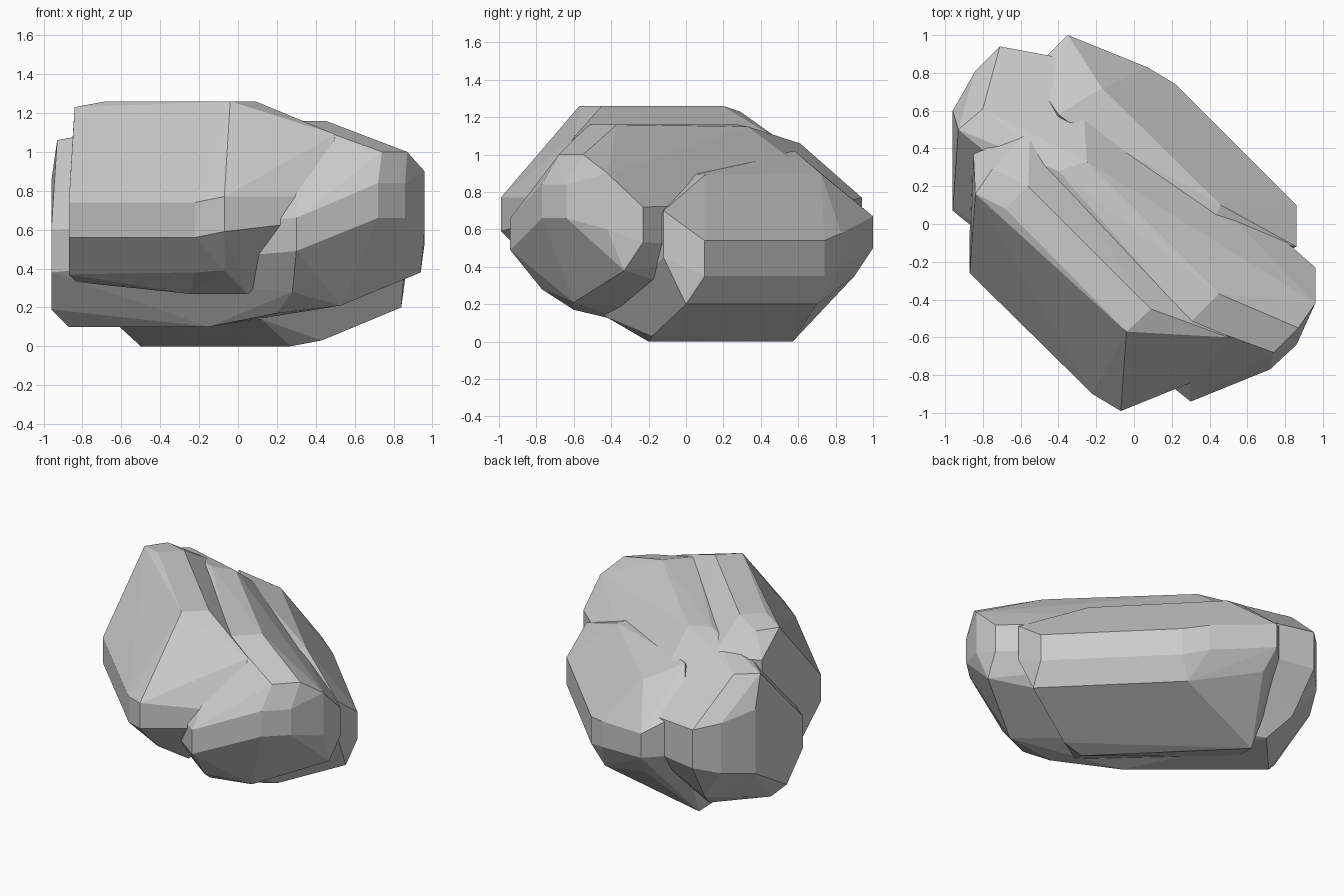
import bpy, bmesh


def chunk(name, edges):
    """Faceted stone: convex hull round upright edges given as (x, y, z, [z2])."""
    bm = bmesh.new()
    for x, y, *heights in edges:
        for z in heights:
            bm.verts.new((x, y, z))
    res = bmesh.ops.convex_hull(bm, input=bm.verts)
    junk = {v for v in res["geom_interior"] + res["geom_unused"]
            if isinstance(v, bmesh.types.BMVert)}
    bmesh.ops.delete(bm, geom=list(junk), context='VERTS')
    bmesh.ops.dissolve_limit(bm, angle_limit=0.03, verts=bm.verts, edges=bm.edges)
    bmesh.ops.recalc_face_normals(bm, faces=bm.faces)
    me = bpy.data.meshes.new(name)
    bm.to_mesh(me)
    bm.free()
    ob = bpy.data.objects.new(name, me)
    bpy.context.collection.objects.link(ob)
    return ob


# front-left slab with the highest top
rock = chunk("rock", [
    (-.87, -.26, .56, .74), (-.22, -.90, .56, .74), (-.07, -.99, .59, .77),
    (.45, -.78, .65, .77), (.37, -.73, .90), (.50, -.60, 1.09),
    (-.68, .08, 1.26), (-.04, -.57, 1.26), (.09, -.45, 1.26), (-.56, .20, 1.26),
    (-.84, .16, 1.23), (-.75, .29, 1.23), (-.85, .37, .60, 1.08),
    (-.87, -.04, .37), (-.83, .02, .33), (-.22, -.70, .38), (-.07, -.79, .39),
    (.05, -.62, .27), (-.25, -.50, .27), (-.55, .5, .6, 1.08)])

# long middle slab that sticks out at both ends
middle = chunk("middle_slab", [
    (.30, -.94, .49, .66), (.72, -.77, .66, .84), (.74, -.68, 1.0),
    (.87, -.55, 1.0), (.86, -.64, .66, .84), (.96, -.42, .60, .90),
    (.96, -.23, .53, .72), (.94, -.33, .38), (.53, -.60, .21), (.20, -.60, .17),
    (.28, -.77, .28), (.30, -.52, 1.16), (.45, -.37, 1.16), (-.40, .28, 1.16),
    (-.25, .33, 1.15), (-.93, .50, 1.06), (-.80, .61, 1.06), (-.71, .94, .50, .77),
    (-.84, .81, .45, .80), (-.96, .60, .40, .85), (-.96, .07, .38, .60),
    (-.96, .25, .19), (-.87, .30, .10), (-.15, -.30, .10), (-.60, .60, .10),
    (-.68, .76, .22), (-.28, .86, .50, .75)])

# back-right slab that rests on the ground
back = chunk("back_slab", [
    (.86, .10, .35, .54), (.22, .74, .35, .54), (.07, .83, .40, .58),
    (-.35, 1.0, .50, .67), (-.32, .90, .35), (.86, -.12, .45, .70),
    (.84, 0, .20), (.14, .70, .20), (-.38, .76, .20), (.43, -.18, .03),
    (.27, -.20, 0), (-.50, .57, 0), (-.62, .30, .11), (.12, -.44, .14),
    (-.17, .72, .90), (.46, .10, .89),
    (-.40, .58, 1.02), (.40, -.02, .90), (-.55, .80, .50, .80)])

# fuse the slabs into one stone
for part in (middle, back):
    mod = rock.modifiers.new("fuse", 'BOOLEAN')
    mod.operation, mod.solver, mod.object = 'UNION', 'EXACT', part
bpy.context.view_layer.update()
fused = bpy.data.meshes.new_from_object(
    rock.evaluated_get(bpy.context.evaluated_depsgraph_get()))
rock.modifiers.clear()
rock.data = fused
for part in (middle, back):
    bpy.data.objects.remove(part)
